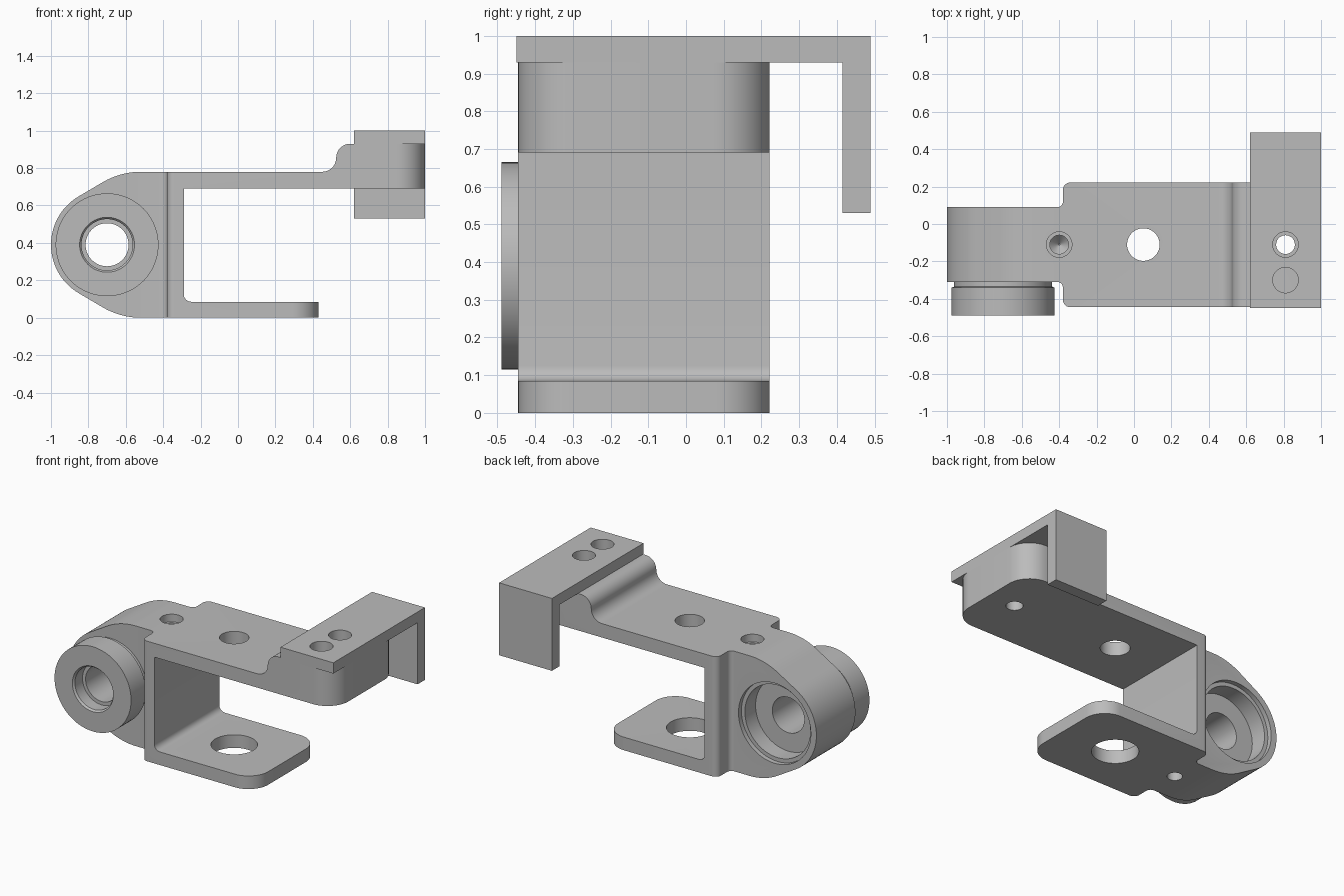
import bpy, bmesh, math

if "Cube" in bpy.data.objects:
    bpy.data.objects.remove(bpy.data.objects["Cube"])

grey = bpy.data.materials.new("plain grey")
grey.diffuse_color = (0.5, 0.5, 0.5, 1)
grey.use_nodes = True
grey.node_tree.nodes["Principled BSDF"].inputs["Base Color"].default_value = grey.diffuse_color


def place(axis, a, b, h):
    return {'X': (h, a, b), 'Y': (a, h, b), 'Z': (a, b, h)}[axis]


def make(name, bm):
    bmesh.ops.recalc_face_normals(bm, faces=bm.faces)
    me = bpy.data.meshes.new(name)
    bm.to_mesh(me)
    bm.free()
    me.materials.append(grey)
    ob = bpy.data.objects.new(name, me)
    bpy.context.collection.objects.link(ob)
    return ob


def prism(name, pts, axis, lo, hi, rounds=()):
    """Extrude a profile; rounds = (x, radius) of upright edges to round."""
    bm = bmesh.new()
    a = [bm.verts.new(place(axis, p[0], p[1], lo)) for p in pts]
    b = [bm.verts.new(place(axis, p[0], p[1], hi)) for p in pts]
    n = len(pts)
    bm.faces.new(a)
    bm.faces.new(b[::-1])
    for i in range(n):
        j = (i + 1) % n
        bm.faces.new((a[i], b[i], b[j], a[j]))
    bmesh.ops.recalc_face_normals(bm, faces=bm.faces)
    for x, r in rounds:
        es = [e for e in bm.edges
              if all(abs(v.co.x - x) < 1e-4 for v in e.verts)
              and abs(e.verts[0].co.y - e.verts[1].co.y) < 1e-4]
        bmesh.ops.bevel(bm, geom=es, offset=r, segments=12, profile=0.5, affect='EDGES')
    return make(name, bm)


def lathe(name, profile, axis, ca, cb, n=72):
    """Solid of revolution from (radius, position along axis) pairs."""
    bm = bmesh.new()
    rings = []
    for r, h in profile:
        rings.append([bm.verts.new(place(axis, ca + r * math.cos(t), cb + r * math.sin(t), h))
                      for t in (2 * math.pi * i / n for i in range(n))])
    bm.faces.new(rings[0])
    bm.faces.new(rings[-1][::-1])
    for p, q in zip(rings, rings[1:]):
        for i in range(n):
            j = (i + 1) % n
            bm.faces.new((p[i], p[j], q[j], q[i]))
    return make(name, bm)


def arc(cx, cy, r, a0, a1, n=10):
    return [(cx + r * math.cos(math.radians(a0 + (a1 - a0) * i / n)),
             cy + r * math.sin(math.radians(a0 + (a1 - a0) * i / n))) for i in range(n + 1)]


def boolean(target, op, tools):
    for t in tools:
        m = target.modifiers.new("bool", 'BOOLEAN')
        m.operation, m.object, m.solver = op, t, 'EXACT'
        bpy.context.view_layer.objects.active = target
        bpy.ops.object.modifier_apply(modifier=m.name)


HX, HZ, CY = -0.70, 0.39, -0.11     # hub centre and common hole line

# C-shaped bracket with stepped upper arm
profile = [(-0.38, 0), (0.43, 0), (0.43, 0.085)]
profile += arc(-0.25, 0.125, 0.04, 270, 180, 6)
profile += [(-0.29, 0.69), (1.0, 0.69), (1.0, 0.93)]
profile += arc(0.60, 0.855, 0.075, 90, 180)
profile += arc(0.45, 0.855, 0.075, 0, -90)[1:]
profile += [(-0.38, 0.78)]
bracket = prism("bracket", profile, 'Y', -0.445, 0.222,
                [(1.0, 0.15), (0.43, 0.14), (-0.38, 0.04)])

# Teardrop hub body, mirrored about its centre height
upper = [(-0.35, 0.78)] + arc(-0.52, 0.38, 0.40, 90, 120, 10) + arc(HX, HZ, 0.30, 120, 180, 14)
lower = [(x, 2 * HZ - z) for x, z in upper[-2::-1]]
hub = prism("hub", upper + lower, 'Y', -0.31, 0.09)

# Filleted neck joining hub and bracket
neck_pts = [(-0.35, 0.12)] + arc(-0.41, 0.12, 0.03, 0, -90, 6)
neck_pts += arc(-0.41, -0.34, 0.03, 90, 0, 6) + [(-0.35, -0.34)]
neck = prism("neck", neck_pts, 'Z', 0, 0.78)
boolean(bracket, 'UNION', [hub, neck])

# Round collar on the front of the hub
collar = lathe("collar", [(0.275, -0.49), (0.275, -0.34), (0.262, -0.335), (0.262, -0.31)],
               'Y', HX, HZ)

# Cap plate with a hanging lip
cap = prism("cap_plate", [(-0.45, 1.0), (0.49, 1.0), (0.49, 0.53), (0.415, 0.53),
                          (0.415, 0.93), (-0.45, 0.93)], 'X', 0.62, 1.0)

# Holes
bore = lathe("bore_cutter", [(0.155, -0.50), (0.137, -0.478), (0.137, -0.40), (0.115, -0.40),
                             (0.115, -0.05), (0.235, -0.05), (0.235, 0.06), (0.26, 0.06),
                             (0.26, 0.12)], 'Y', HX, HZ)
arm_hole = lathe("arm_hole_cutter", [(0.087, 0.6), (0.087, 0.85)], 'Z', 0.05, CY)
foot_hole = lathe("foot_hole_cutter", [(0.137, -0.05), (0.137, 0.2)], 'Z', 0.05, CY)
pin_hole = lathe("pin_hole_cutter", [(0.05, 0.6), (0.05, 0.97)], 'Z', 0.81, CY)
top_drill = lathe("top_drill_cutter", [(0.068, 0.85), (0.068, 0.73), (0.05, 0.73),
                                       (0.05, 0.63), (0.004, 0.58)], 'Z', -0.40, CY)
low_drill = lathe("low_drill_cutter", [(0.045, -0.05), (0.045, 0.15), (0.004, 0.19)],
                  'Z', -0.40, CY)
cap_holes = [lathe("cap_hole_cutter", [(0.068, 0.9), (0.068, 1.05)], 'Z', 0.81, y)
             for y in (CY, -0.30)]
boolean(bracket, 'DIFFERENCE', [bore, arm_hole, foot_hole, pin_hole, top_drill, low_drill])
boolean(collar, 'DIFFERENCE', [bore])
boolean(cap, 'DIFFERENCE', cap_holes)

# Remove helpers and smooth the curved faces
for ob in [hub, neck, bore, arm_hole, foot_hole, pin_hole, top_drill, low_drill] + cap_holes:
    bpy.data.objects.remove(ob)
for ob in (bracket, collar, cap):
    bpy.ops.object.select_all(action='DESELECT')
    ob.select_set(True)
    bpy.context.view_layer.objects.active = ob
    bpy.ops.object.shade_smooth_by_angle(angle=math.radians(30))
